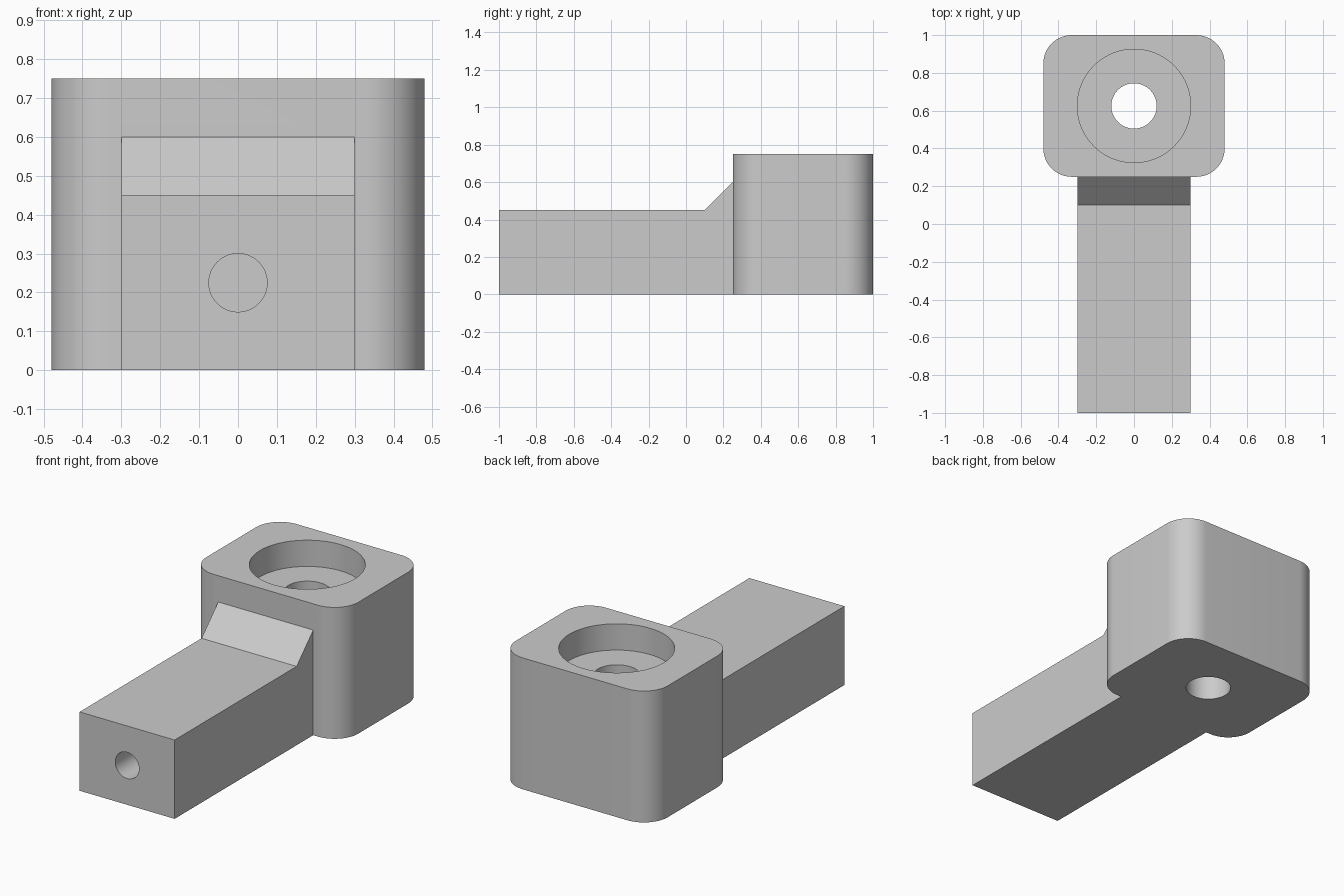
import bpy
import bmesh
import math
from mathutils import Matrix, Vector

cube = bpy.data.objects.get("Cube")
if cube:
    bpy.data.objects.remove(cube, do_unlink=True)

grey = bpy.data.materials.new("plain grey")
grey.use_nodes = True
colour = (0.6, 0.6, 0.6, 1)
grey.diffuse_color = colour
grey.node_tree.nodes["Principled BSDF"].inputs["Base Color"].default_value = colour


def make_object(name, bm):
    bmesh.ops.recalc_face_normals(bm, faces=bm.faces)
    mesh = bpy.data.meshes.new(name)
    bm.to_mesh(mesh)
    bm.free()
    mesh.materials.append(grey)
    obj = bpy.data.objects.new(name, mesh)
    bpy.context.collection.objects.link(obj)
    return obj


def extrude(name, points, direction):
    bm = bmesh.new()
    face = bm.faces.new([bm.verts.new(p) for p in points])
    new = bmesh.ops.extrude_face_region(bm, geom=[face], use_keep_orig=True)["geom"]
    verts = [g for g in new if isinstance(g, bmesh.types.BMVert)]
    bmesh.ops.translate(bm, verts=verts, vec=Vector(direction))
    return make_object(name, bm)


def cylinder(name, radius, depth, centre, rotation=Matrix()):
    bm = bmesh.new()
    bmesh.ops.create_cone(bm, cap_ends=True, segments=96, radius1=radius, radius2=radius,
                          depth=depth, matrix=Matrix.Translation(centre) @ rotation)
    obj = make_object(name, bm)
    obj.hide_render = True
    return obj


def combine(target, other, operation):
    mod = target.modifiers.new(other.name, "BOOLEAN")
    mod.object = other
    mod.operation = operation
    mod.solver = "EXACT"
    bpy.context.view_layer.objects.active = target
    bpy.ops.object.modifier_apply(modifier=mod.name)
    bpy.data.objects.remove(other, do_unlink=True)


# Head block with rounded vertical corners
half_x, half_y, head_y, radius, steps = 0.48, 0.375, 0.625, 0.15, 16
outline = []
for quarter, (sx, sy) in enumerate([(1, 1), (-1, 1), (-1, -1), (1, -1)]):
    for i in range(steps + 1):
        a = (quarter + i / steps) * math.pi / 2
        outline.append((sx * (half_x - radius) + radius * math.cos(a),
                        head_y + sy * (half_y - radius) + radius * math.sin(a), 0))
bracket = extrude("bracket_body", outline, (0, 0, 0.75))

# Arm with a sloped gusset, run slightly into the head
profile = [(-1, 0), (0.3, 0), (0.3, 0.6), (0.25, 0.6), (0.1, 0.45), (-1, 0.45)]
arm = extrude("arm", [(-0.3, y, z) for y, z in profile], (0.6, 0, 0))
combine(bracket, arm, "UNION")

# Counterbore, through hole and blind bore in the arm's end
combine(bracket, cylinder("counterbore", 0.3, 0.3, (0, head_y, 0.75)), "DIFFERENCE")
combine(bracket, cylinder("through_hole", 0.12, 2, (0, head_y, 0.3)), "DIFFERENCE")
combine(bracket, cylinder("arm_bore", 0.075, 1.2, (0, -1, 0.225),
                          Matrix.Rotation(math.pi / 2, 4, "X")), "DIFFERENCE")

# Smooth curves, sharp edges
bpy.ops.object.select_all(action="DESELECT")
bracket.select_set(True)
bpy.context.view_layer.objects.active = bracket
bpy.ops.object.shade_smooth_by_angle(angle=math.radians(30))
